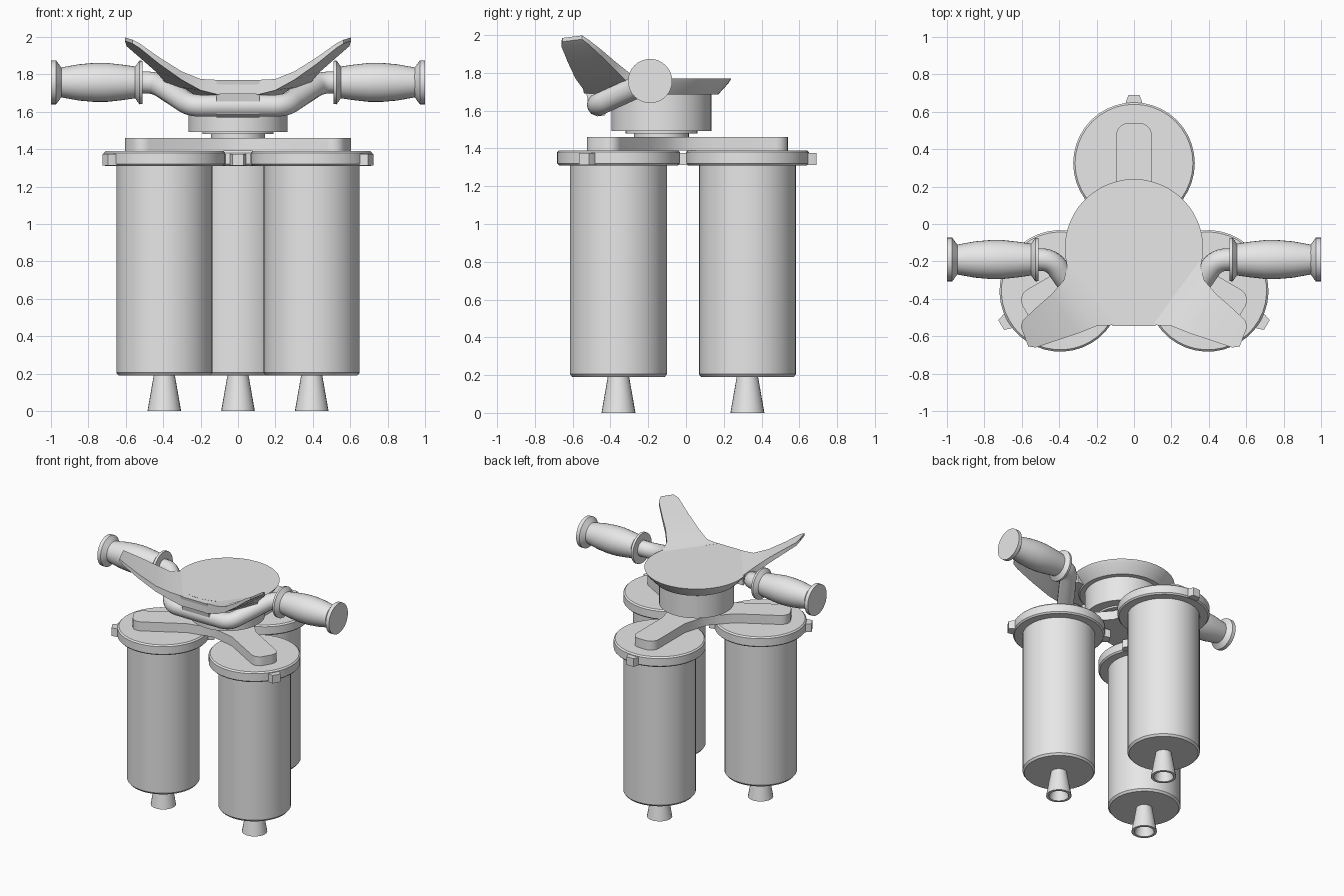
import bpy, bmesh, math
from mathutils import Vector, Matrix

cube = bpy.data.objects.get("Cube")
if cube:
    bpy.data.objects.remove(cube, do_unlink=True)

grey = bpy.data.materials.new("plain_grey")
grey.use_nodes = True
grey.diffuse_color = (0.8, 0.8, 0.8, 1)
grey.node_tree.nodes["Principled BSDF"].inputs["Base Color"].default_value = (0.8, 0.8, 0.8, 1)

HUB_Y = -0.13     # centre of the three-way layout
REACH = 0.455     # hub to canister axis


def finish(obj, angle=35):
    obj.data.materials.clear()
    obj.data.materials.append(grey)
    bpy.ops.object.select_all(action='DESELECT')
    obj.select_set(True)
    bpy.context.view_layer.objects.active = obj
    bpy.ops.object.shade_smooth_by_angle(angle=math.radians(angle))
    return obj


def from_bmesh(name, bm, matrix=Matrix()):
    bmesh.ops.remove_doubles(bm, verts=bm.verts, dist=1e-5)
    bmesh.ops.recalc_face_normals(bm, faces=bm.faces)
    mesh = bpy.data.meshes.new(name)
    bm.to_mesh(mesh)
    bm.free()
    obj = bpy.data.objects.new(name, mesh)
    bpy.context.collection.objects.link(obj)
    obj.matrix_world = matrix
    return finish(obj)


def lathe(name, profile, matrix=Matrix(), sides=40):
    """Spin (radius, height) points around local z."""
    bm = bmesh.new()
    vs = [bm.verts.new((r, 0, z)) for r, z in profile]
    es = [bm.edges.new(p) for p in zip(vs, vs[1:])]
    bmesh.ops.spin(bm, geom=vs + es, cent=(0, 0, 0), axis=(0, 0, 1),
                   angle=math.tau, steps=sides, use_duplicate=False)
    return from_bmesh(name, bm, matrix)


def prism(name, outline, depth, matrix=Matrix()):
    """Extrude a flat outline along local z."""
    bm = bmesh.new()
    face = bm.faces.new([bm.verts.new((x, y, 0)) for x, y in outline])
    top = bmesh.ops.extrude_face_region(bm, geom=[face])["geom"]
    bmesh.ops.translate(bm, vec=(0, 0, depth),
                        verts=[v for v in top if isinstance(v, bmesh.types.BMVert)])
    return from_bmesh(name, bm, matrix)


def rounded_path(points, radius, steps=6):
    """Replace inner corners of a path by quadratic bends."""
    pts = [Vector(p) for p in points]
    out = [pts[0]]
    for a, b, c in zip(pts, pts[1:], pts[2:]):
        p = b + (a - b).normalized() * radius
        q = b + (c - b).normalized() * radius
        for i in range(steps + 1):
            t = i / steps
            out.append(p * (1 - t) ** 2 + b * 2 * t * (1 - t) + q * t * t)
    return out + [pts[-1]]


# Three canisters with lids, lugs and nozzles
canister = [(0, 0.19), (0.245, 0.19), (0.257, 0.205), (0.257, 1.32), (0, 1.32)]
lid = [(0, 1.31), (0.315, 1.31), (0.325, 1.32), (0.325, 1.38), (0.315, 1.39), (0, 1.39)]
nozzle = [(0.055, 0.2), (0.09, 0), (0.07, 0), (0.045, 0.12), (0, 0.12)]
lug = [(0.3, -0.045), (0.33, -0.042), (0.365, -0.03), (0.365, 0.03), (0.33, 0.042), (0.3, 0.045)]
hub = Matrix.Translation((0, HUB_Y, 0))
for side, deg in (("back", 90), ("right", 210), ("left", 330)):
    place = hub @ Matrix.Rotation(math.radians(deg), 4, 'Z') @ Matrix.Translation((REACH, 0, 0))
    lathe(f"{side}_canister", canister, place)
    lathe(f"{side}_lid", lid, place)
    lathe(f"{side}_nozzle", nozzle, place, 24)
    raised = place @ Matrix.Translation((0, 0, 1.312))
    prism(f"{side}_outer_lug", lug, 0.063, raised)
    prism(f"{side}_inner_lug", lug, 0.063, raised @ Matrix.Rotation(math.pi, 4, 'Z'))

# Three-armed bracket with rounded ends and filleted crotches
LENGTH, HALF, CORNER = 0.67, 0.095, 0.065
outline = []
for deg in (90, 210, 330):
    arm = [(0.28, -HALF)]
    for sign, start in ((-1, -90), (1, 0)):
        for i in range(6):
            a = math.radians(start + 18 * i)
            arm.append((LENGTH - CORNER + CORNER * math.cos(a),
                        sign * (HALF - CORNER) + CORNER * math.sin(a)))
    arm.append((0.28, HALF))
    for turn, dist in ((38, 0.21), (60, 0.18), (82, 0.21)):
        a = math.radians(turn)
        arm.append((dist * math.cos(a), dist * math.sin(a)))
    rot = Matrix.Rotation(math.radians(deg), 2)
    outline += [tuple(rot @ Vector(p)) for p in arm]
prism("three_arm_bracket", outline, 0.07, hub @ Matrix.Translation((0, 0, 1.39)))

# Neck, hub drum and round top plate
lathe("neck", [(0, 1.45), (0.145, 1.45), (0.145, 1.48), (0.19, 1.48), (0.19, 1.5), (0, 1.5)], hub)
lathe("hub_drum", [(0, 1.493), (0.265, 1.493), (0.265, 1.72), (0, 1.72)], hub, 48)
lathe("top_plate", [(0, 1.685), (0.3, 1.685), (0.355, 1.745), (0.37, 1.77), (0, 1.77)], hub, 48)

# Front deck joining the plate, the wings and the clamp
deck = [(-0.35, -0.2), (-0.1, -0.54), (0.1, -0.54), (0.35, -0.2)]
prism("front_deck", deck, 0.075, Matrix.Translation((0, 0, 1.694)))

# Front clamp block, a side profile extruded across x
clamp = [(-0.545, 1.769), (-0.505, 1.585), (-0.47, 1.57), (-0.43, 1.575), (-0.36, 1.7), (-0.36, 1.769)]
across = Matrix(((0, 0, 1, -0.115), (1, 0, 0, 0), (0, 1, 0, 0), (0, 0, 0, 1)))
prism("front_clamp", clamp, 0.23, across)

# Upswept wings: outer edge, front edge and thickness at each station
stations = [
    ((0.35, -0.20, 1.77), (0.10, -0.54, 1.77), 0.08),
    ((0.375, -0.30, 1.80), (0.20, -0.545, 1.775), 0.06),
    ((0.44, -0.375, 1.86), (0.30, -0.585, 1.815), 0.045),
    ((0.52, -0.445, 1.92), (0.42, -0.625, 1.89), 0.035),
    ((0.595, -0.515, 1.975), (0.525, -0.66, 1.965), 0.025),
    ((0.605, -0.55, 1.998), (0.565, -0.655, 1.985), 0.02),
]
for side, s in (("left", 1), ("right", -1)):
    bm = bmesh.new()
    rings = []
    for a, b, t in stations:
        a, b = Vector((s * a[0], *a[1:])), Vector((s * b[0], *b[1:]))
        down = Vector((0, 0, -t))
        rings.append([bm.verts.new(p) for p in (a, b, b + down, a + down)])
    for r, q in zip(rings, rings[1:]):
        for i in range(4):
            j = (i + 1) % 4
            bm.faces.new((r[i], r[j], q[j], q[i]))
    bm.faces.new(rings[0])
    bm.faces.new(rings[-1])
    from_bmesh(f"{side}_wing", bm)

# Bent handlebar tube
BAR_Y, BAR_Z = -0.19, 1.757
half = [(0.25, -0.465, 1.632), (0.44, BAR_Y, BAR_Z), (0.56, BAR_Y, BAR_Z)]
path = rounded_path([(-x, y, z) for x, y, z in reversed(half)] + half, 0.06)
curve = bpy.data.curves.new("handlebar", 'CURVE')
curve.dimensions = '3D'
curve.bevel_depth = 0.06
curve.bevel_resolution = 5
curve.use_fill_caps = True
spline = curve.splines.new('POLY')
spline.points.add(len(path) - 1)
for point, p in zip(spline.points, path):
    point.co = (*p, 1)
bar = bpy.data.objects.new("handlebar", curve)
bpy.context.collection.objects.link(bar)
bpy.ops.object.select_all(action='DESELECT')
bar.select_set(True)
bpy.context.view_layer.objects.active = bar
bpy.ops.object.convert(target='MESH')
finish(bpy.context.view_layer.objects.active)

# Swollen grips with a collar at each end
grip = [(0, 0.51), (0.115, 0.51), (0.117, 0.527), (0.085, 0.55), (0.095, 0.62), (0.104, 0.7),
        (0.104, 0.77), (0.097, 0.85), (0.08, 0.945), (0.117, 0.972), (0.117, 1.0), (0, 1.0)]
for side, s in (("left", 1), ("right", -1)):
    lathe(f"{side}_grip", grip,
          Matrix.Translation((0, BAR_Y, BAR_Z)) @ Matrix.Rotation(s * math.pi / 2, 4, 'Y'), 32)
